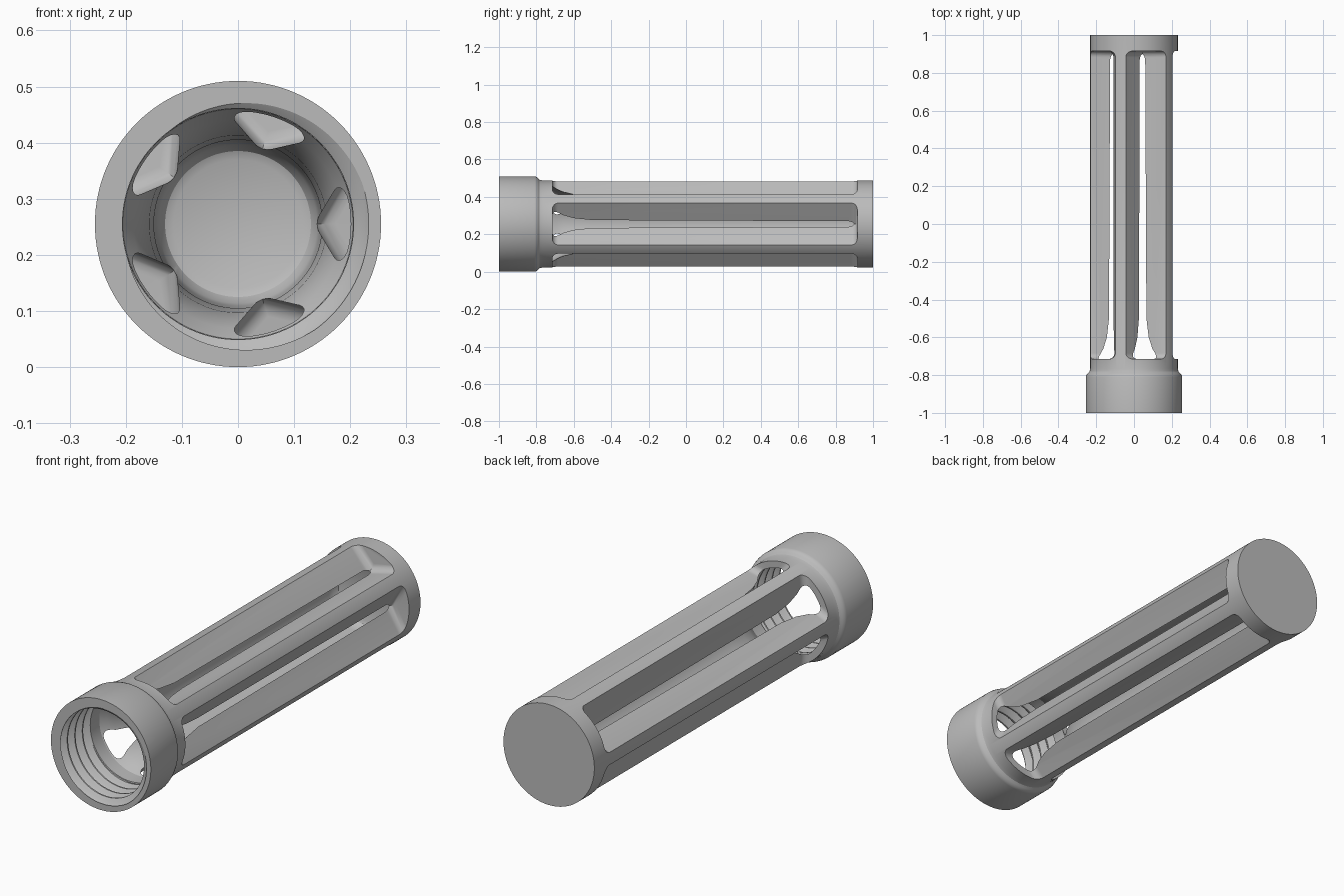
import bpy, bmesh, math
from mathutils import Matrix

if "Cube" in bpy.data.objects:
    bpy.data.objects.remove(bpy.data.objects["Cube"], do_unlink=True)

AXIS_Z = 0.255
SEGS = 120
SLOTS = 5

grey = bpy.data.materials.new("plain grey")
grey.use_nodes = True
grey.diffuse_color = (0.5, 0.5, 0.5, 1)
grey.node_tree.nodes["Principled BSDF"].inputs["Base Color"].default_value = (0.5, 0.5, 0.5, 1)


def make_object(name, bm):
    mesh = bpy.data.meshes.new(name)
    bm.to_mesh(mesh)
    bm.free()
    mesh.materials.append(grey)
    obj = bpy.data.objects.new(name, mesh)
    bpy.context.collection.objects.link(obj)
    obj.location.z = AXIS_Z
    return obj


def activate(obj):
    bpy.ops.object.select_all(action='DESELECT')
    obj.select_set(True)
    bpy.context.view_layer.objects.active = obj


def smooth(obj, degrees):
    activate(obj)
    bpy.ops.object.shade_smooth_by_angle(angle=math.radians(degrees))


# Tube body: closed profile (y, radius) turned about the long axis
outer = [(1, 0), (1, 0.232), (-0.765, 0.232), (-0.782, 0.236), (-0.79, 0.244),
         (-0.797, 0.251), (-0.81, 0.255), (-1, 0.255)]
bore = [(-1, 0.234), (-0.795, 0.234), (-0.785, 0.205), (-0.72, 0.204), (-0.69, 0.186),
        (-0.66, 0.172), (-0.6, 0.158), (-0.5, 0.15), (0.87, 0.146), (0.9, 0.141),
        (0.918, 0.13), (0.925, 0.115), (0.925, 0)]
bm = bmesh.new()
verts = [bm.verts.new((r, y, 0)) for y, r in outer + bore]
edges = [bm.edges.new(pair) for pair in zip(verts, verts[1:])]
bmesh.ops.spin(bm, geom=verts + edges, cent=(0, 0, 0), axis=(0, 1, 0),
               angle=math.tau, steps=SEGS, use_merge=False)
bmesh.ops.remove_doubles(bm, verts=bm.verts, dist=0.0001)
bmesh.ops.recalc_face_normals(bm, faces=bm.faces)
body = make_object("slotted_tube_body", bm)

# V-shaped slot cutter with rounded ends, repeated around the axis
APEX, RIM, SLOPE = 0.136, 0.235, 0.6
half = (RIM - APEX) / SLOPE
bm = bmesh.new()
section = [(APEX, 0), (RIM, half), (RIM, -half)]
front = [bm.verts.new((x, -0.715, z)) for x, z in section]
back = [bm.verts.new((x, 0.916, z)) for x, z in section]
bm.faces.new(front)
bm.faces.new(back[::-1])
for i in range(3):
    j = (i + 1) % 3
    bm.faces.new((front[i], back[i], back[j], front[j]))
bmesh.ops.recalc_face_normals(bm, faces=bm.faces)
end_edges = [e for ring in (front, back) for e in ring[0].link_edges
             if abs(e.verts[0].co.y - e.verts[1].co.y) < 0.01]
bmesh.ops.bevel(bm, geom=list(set(end_edges)), offset=0.032, segments=6,
                profile=0.5, affect='EDGES')
base = bm.verts[:] + bm.edges[:] + bm.faces[:]
for k in range(1, SLOTS):
    copy = bmesh.ops.duplicate(bm, geom=base)["geom"]
    bmesh.ops.rotate(bm, verts=[g for g in copy if isinstance(g, bmesh.types.BMVert)],
                     cent=(0, 0, 0), matrix=Matrix.Rotation(math.tau * k / SLOTS, 3, 'Y'))
cutter = make_object("slot_cutter", bm)
cutter.hide_render = True

cut = body.modifiers.new("slots", 'BOOLEAN')
cut.operation = 'DIFFERENCE'
cut.solver = 'EXACT'
cut.object = cutter
activate(body)
bpy.ops.object.modifier_apply(modifier=cut.name)
bpy.data.objects.remove(cutter, do_unlink=True)
smooth(body, 28)

# Helical thread lining the collar
PITCH, STEPS, START, END = 0.055, 8, -1.0, -0.79


def thread_radius(y, angle):
    phase = ((y - START) / PITCH + angle / math.tau + 0.05) % 1
    ramp = abs(2 * phase - 1)
    return 0.206 + 0.027 * min(1, max(0, (ramp - 0.2) / 0.6))


bm = bmesh.new()
rows = int((END - START) / PITCH * STEPS) + STEPS + 2
columns = []
for s in range(SEGS + 1):
    a = math.tau * s / SEGS
    points = [(START, 0.235)]
    for k in range(rows):
        y = START + PITCH * (k / STEPS - a / math.tau)
        y = min(END, max(START, y))
        points.append((y, thread_radius(y, a)))
    points.append((END, 0.235))
    columns.append([bm.verts.new((r * math.cos(a), y, r * math.sin(a))) for y, r in points])
for left, right in zip(columns, columns[1:]):
    for k in range(len(left) - 1):
        bm.faces.new((left[k], left[k + 1], right[k + 1], right[k]))
bmesh.ops.remove_doubles(bm, verts=bm.verts, dist=0.00005)
bmesh.ops.recalc_face_normals(bm, faces=bm.faces)
# Make the lining face the axis
probe = max(bm.faces, key=lambda f: f.calc_area())
centre = probe.calc_center_median()
if probe.normal.x * centre.x + probe.normal.z * centre.z > 0:
    bmesh.ops.reverse_faces(bm, faces=bm.faces)
smooth(make_object("collar_thread", bm), 28)
